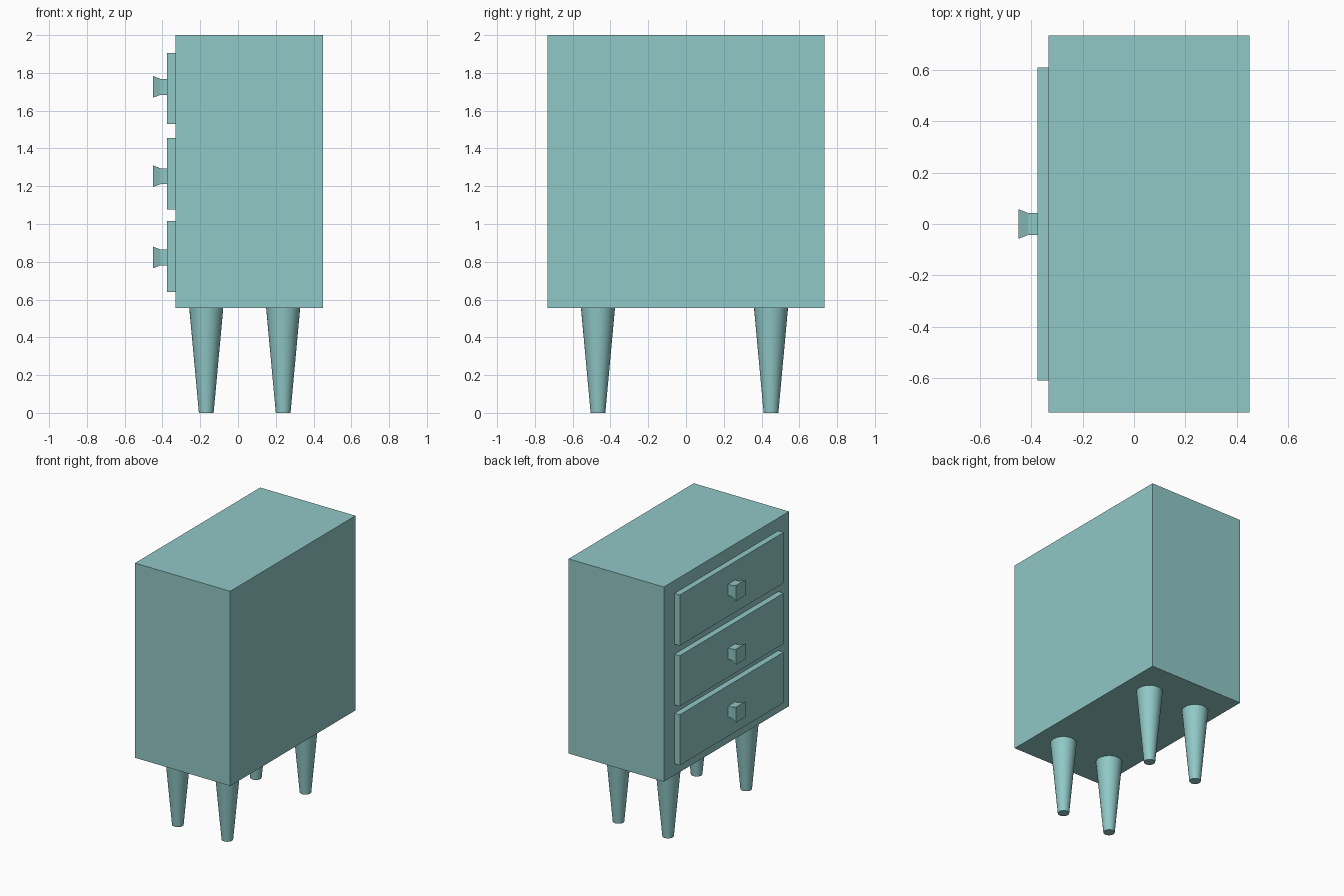
import bpy
import bmesh
from mathutils import Matrix

if "Cube" in bpy.data.objects:
    bpy.data.objects.remove(bpy.data.objects["Cube"])

teal = bpy.data.materials.new("teal_paint")
teal.diffuse_color = (0.28, 0.58, 0.57, 1.0)
teal.use_nodes = True
teal.node_tree.nodes["Principled BSDF"].inputs["Base Color"].default_value = teal.diffuse_color


def finish(name, bm):
    bmesh.ops.recalc_face_normals(bm, faces=bm.faces)
    mesh = bpy.data.meshes.new(name)
    bm.to_mesh(mesh)
    bm.free()
    mesh.materials.append(teal)
    obj = bpy.data.objects.new(name, mesh)
    bpy.context.collection.objects.link(obj)
    return obj


def box(name, lo, hi):
    bm = bmesh.new()
    size = [h - l for l, h in zip(lo, hi)]
    mid = [(h + l) / 2 for l, h in zip(lo, hi)]
    bmesh.ops.create_cube(bm, size=1, matrix=Matrix.Translation(mid) @ Matrix.Diagonal((*size, 1)))
    return finish(name, bm)


def knob(name, z):
    # Square neck flaring out to a wider flat face
    bm = bmesh.new()
    rings = []
    for x, r in ((-0.375, 0.042), (-0.41, 0.042), (-0.45, 0.0575)):
        corners = ((-r, -r), (r, -r), (r, r), (-r, r))
        rings.append([bm.verts.new((x, a, z + b)) for a, b in corners])
    for r0, r1 in zip(rings, rings[1:]):
        for i in range(4):
            j = (i + 1) % 4
            bm.faces.new((r0[i], r0[j], r1[j], r1[i]))
    bm.faces.new(rings[0])
    bm.faces.new(rings[-1])
    return finish(name, bm)


def leg(name, x, y):
    bm = bmesh.new()
    bmesh.ops.create_cone(bm, cap_ends=True, segments=32, radius1=0.039, radius2=0.09,
                          depth=0.555, matrix=Matrix.Translation((x, y, 0.2775)))
    obj = finish(name, bm)
    bpy.ops.object.select_all(action='DESELECT')
    obj.select_set(True)
    bpy.context.view_layer.objects.active = obj
    bpy.ops.object.shade_smooth_by_angle()


# Cabinet body
box("cabinet_body", (-0.332, -0.734, 0.555), (0.45, 0.734, 2.0))

# Drawer fronts with their knobs, on the -x side
for label, z0, knob_z in (("top", 1.529, 1.726), ("middle", 1.078, 1.253), ("bottom", 0.64, 0.823)):
    box(label + "_drawer", (-0.376, -0.609, z0), (-0.332, 0.609, z0 + 0.376))
    knob(label + "_knob", knob_z)

# Tapered legs
for side, x in (("drawer_side", -0.168), ("rear_side", 0.239)):
    for end, y in (("front", -0.466), ("back", 0.45)):
        leg(f"{end}_{side}_leg", x, y)
